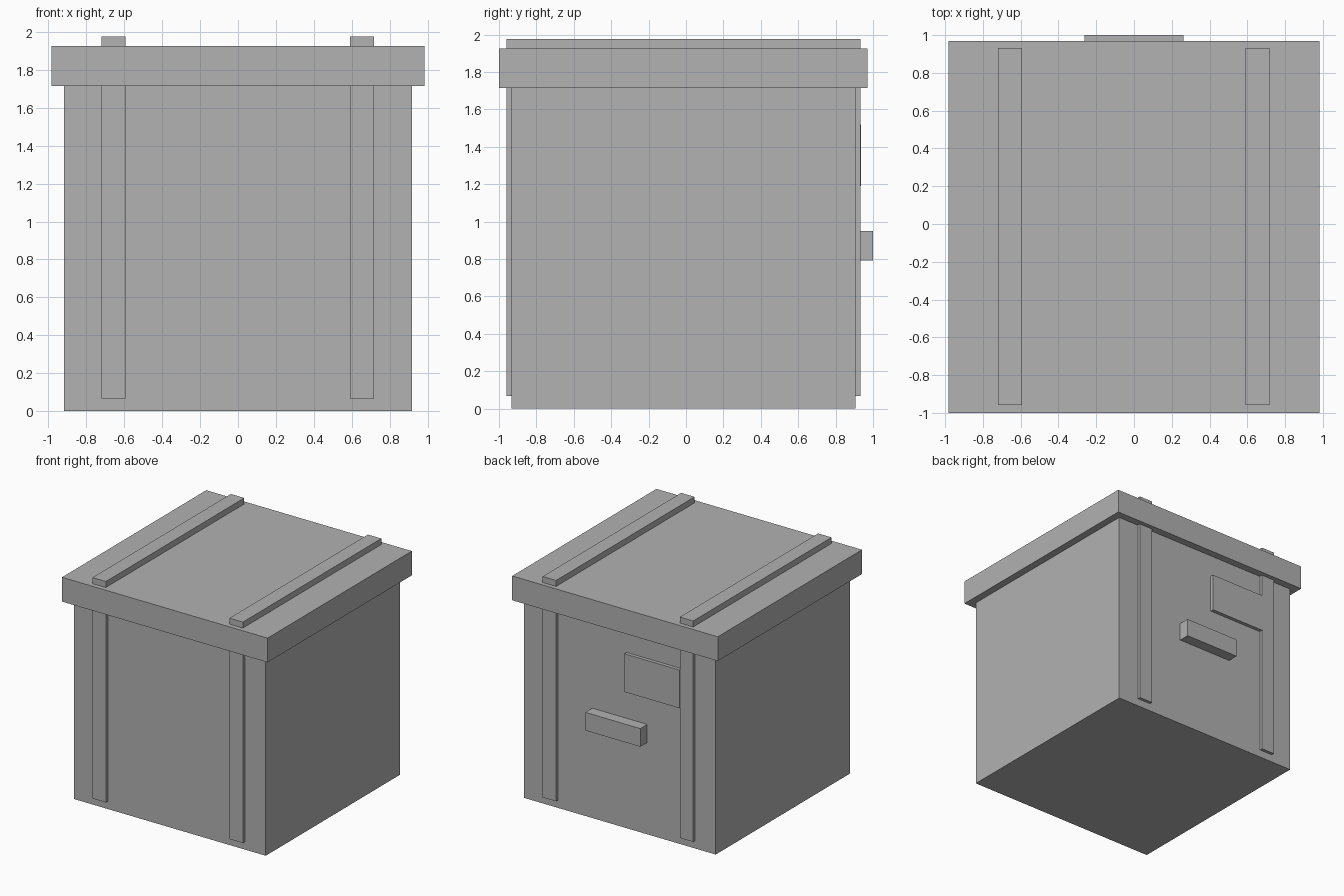
import bpy
import bmesh
from mathutils import Vector

if "Cube" in bpy.data.objects:
    bpy.data.objects.remove(bpy.data.objects["Cube"])

grey = bpy.data.materials.new("plain grey")
grey.diffuse_color = (0.445, 0.445, 0.445, 1.0)
grey.use_nodes = True
grey.node_tree.nodes["Principled BSDF"].inputs["Base Color"].default_value = grey.diffuse_color


def box(name, low, high):
    """Axis-aligned box between two corners."""
    low, high = Vector(low), Vector(high)
    bm = bmesh.new()
    bmesh.ops.create_cube(bm, size=1.0)
    bmesh.ops.scale(bm, vec=high - low, verts=bm.verts)
    mesh = bpy.data.meshes.new(name)
    bm.to_mesh(mesh)
    bm.free()
    mesh.materials.append(grey)
    obj = bpy.data.objects.new(name, mesh)
    obj.location = (low + high) / 2
    bpy.context.collection.objects.link(obj)
    return obj


# Crate body and overhanging lid
box("body", (-0.918, -0.932, 0.0), (0.918, 0.905, 1.715))
box("lid", (-0.983, -1.0, 1.715), (0.983, 0.97, 1.925))

# Two straps wrapping front, lid and back
for side, x in (("left", -0.657), ("right", 0.654)):
    box(side + "_strap", (x - 0.064, -0.959, 0.067), (x + 0.064, 0.932, 1.977))

# Back handle and flat label plate
box("handle", (-0.263, 0.905, 0.793), (0.263, 1.0, 0.95))
box("label_plate", (-0.593, 0.905, 1.19), (-0.065, 0.936, 1.52))
